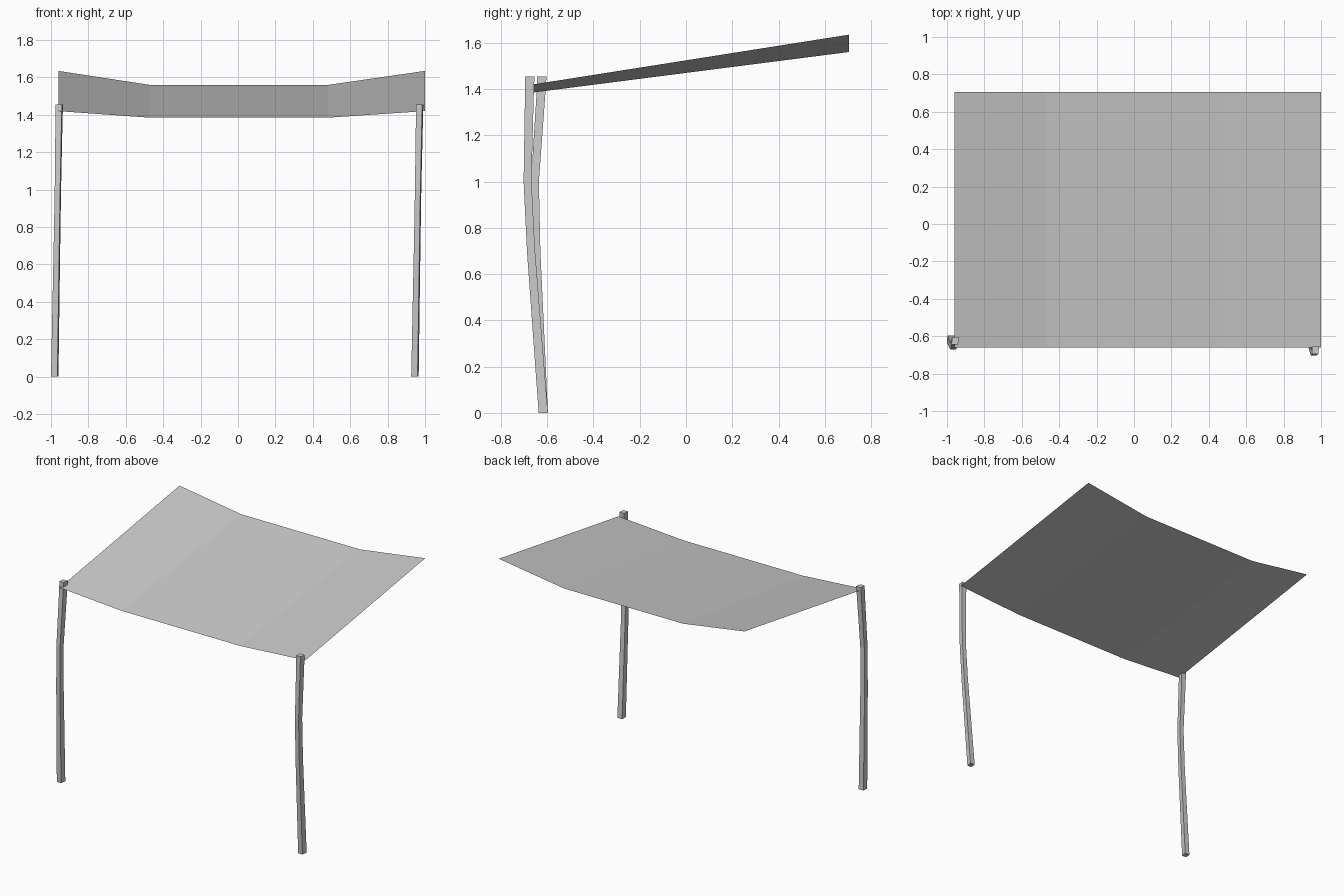
import bpy
import bmesh

cube = bpy.data.objects.get("Cube")
if cube:
    bpy.data.objects.remove(cube, do_unlink=True)

grey = bpy.data.materials.new("light_grey")
grey.use_nodes = True
colour = (0.6, 0.6, 0.6, 1)
grey.diffuse_color = colour
grey.node_tree.nodes["Principled BSDF"].inputs["Base Color"].default_value = colour


def finish(name, bm):
    mesh = bpy.data.meshes.new(name)
    bm.to_mesh(mesh)
    bm.free()
    mesh.materials.append(grey)
    obj = bpy.data.objects.new(name, mesh)
    bpy.context.collection.objects.link(obj)
    return obj


def loft(bm, rings, closed):
    """Bridge successive rows of points with quads."""
    rows = [[bm.verts.new(p) for p in ring] for ring in rings]
    count = len(rows[0])
    for a, b in zip(rows, rows[1:]):
        for i in range(count if closed else count - 1):
            j = (i + 1) % count
            bm.faces.new((a[i], a[j], b[j], b[i]))
    return rows


# Sagging canopy sheet, rising toward the back
bm = bmesh.new()
xs = (-0.96, -0.47, 0.48, 1.0)
front = [(x, -0.66, z) for x, z in zip(xs, (1.42, 1.385, 1.385, 1.42))]
back = [(x, 0.705, z) for x, z in zip(xs, (1.635, 1.56, 1.56, 1.635))]
loft(bm, (front, back), False)
finish("canopy", bm)


# Bowed posts with a slightly tapered square section
def post(name, path):
    bm = bmesh.new()
    rings = []
    for x, y, z, w in path:
        h = w / 2
        rings.append([(x - h, y - h, z), (x + h * 0.7, y - h, z),
                      (x + h, y + h, z), (x - h * 0.9, y + h, z)])
    rows = loft(bm, rings, True)
    bm.faces.new(rows[0][::-1])
    bm.faces.new(rows[-1])
    finish(name, bm)


post("right_post", [(-0.98, -0.617, 0, 0.04), (-0.968, -0.647, 0.7, 0.035),
                    (-0.963, -0.653, 1.0, 0.034), (-0.957, -0.627, 1.38, 0.038),
                    (-0.955, -0.623, 1.455, 0.04)])
post("left_post", [(0.946, -0.617, 0, 0.04), (0.958, -0.67, 0.7, 0.035),
                   (0.963, -0.685, 1.0, 0.034), (0.97, -0.677, 1.38, 0.038),
                   (0.971, -0.675, 1.455, 0.04)])
